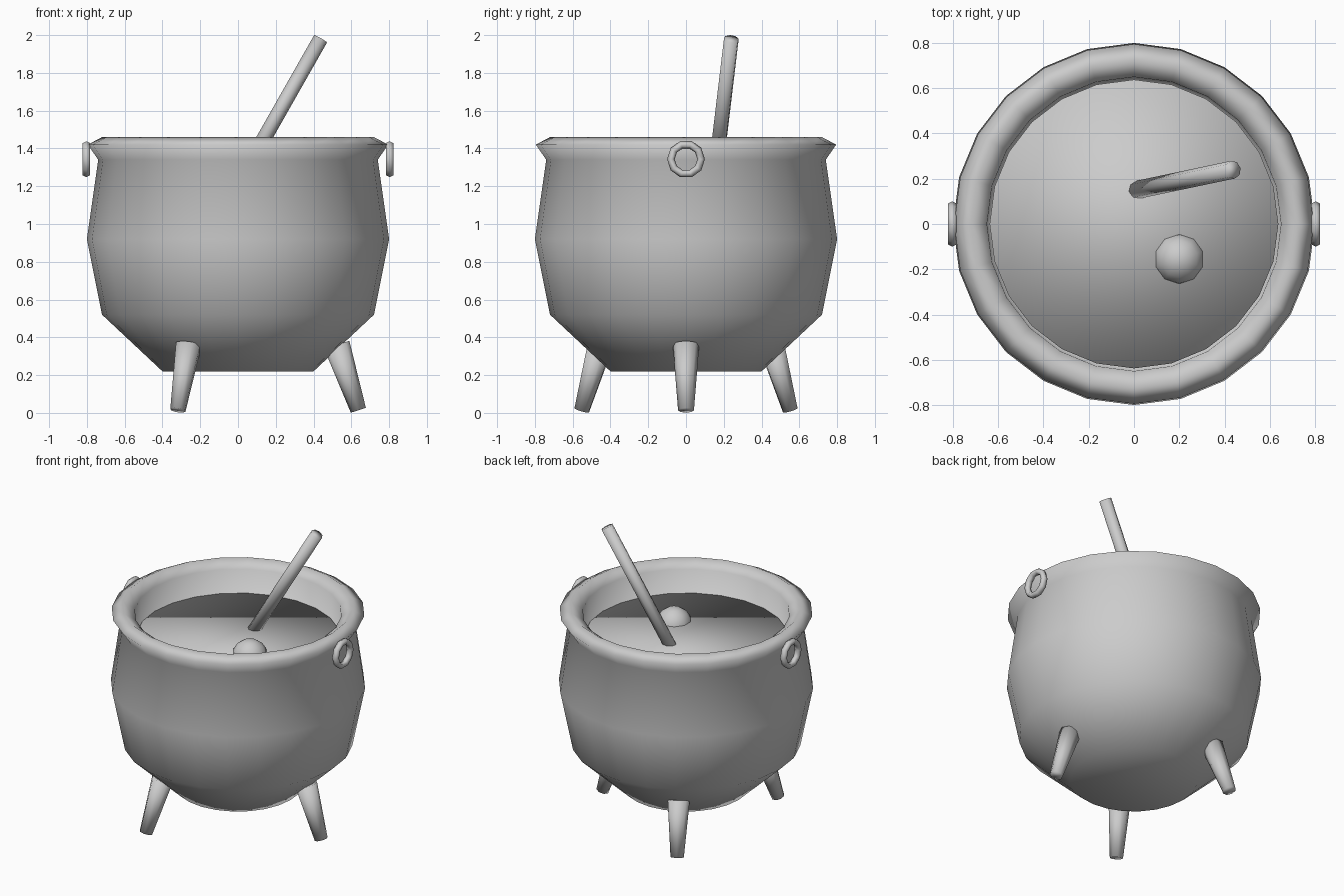
import bpy, bmesh, math
from mathutils import Vector, Matrix

if "Cube" in bpy.data.objects:
    bpy.data.objects.remove(bpy.data.objects["Cube"])

grey = bpy.data.materials.new("plain_grey")
grey.diffuse_color = (0.6, 0.6, 0.6, 1)
grey.use_nodes = True
grey.node_tree.nodes["Principled BSDF"].inputs["Base Color"].default_value = grey.diffuse_color


def finish(name, bm):
    """Turn a bmesh into a smooth shaded object."""
    bmesh.ops.recalc_face_normals(bm, faces=bm.faces)
    for f in bm.faces:
        f.smooth = True
    me = bpy.data.meshes.new(name)
    bm.to_mesh(me)
    bm.free()
    me.materials.append(grey)
    ob = bpy.data.objects.new(name, me)
    bpy.context.collection.objects.link(ob)
    return ob


def lathe(name, profile, n):
    """Spin (radius, z) points round z; radius 0 becomes a flat cap."""
    bm = bmesh.new()
    rings = []
    for r, z in profile:
        rings.append([bm.verts.new((r * math.cos(2 * math.pi * i / n),
                                    r * math.sin(2 * math.pi * i / n), z)) for i in range(n)])
    for a, b in zip(rings, rings[1:]):
        for i in range(n):
            j = (i + 1) % n
            bm.faces.new((a[i], a[j], b[j], b[i]))
    bm.faces.new(rings[0])
    bm.faces.new(rings[-1])
    return finish(name, bm)


def rod(name, p0, p1, r0, r1, n):
    """Tapered cylinder from p0 to p1."""
    p0, p1 = Vector(p0), Vector(p1)
    d = p1 - p0
    m = Matrix.Translation((p0 + p1) / 2) @ d.to_track_quat('Z', 'Y').to_matrix().to_4x4()
    bm = bmesh.new()
    bmesh.ops.create_cone(bm, cap_ends=True, segments=n, radius1=r0, radius2=r1,
                          depth=d.length, matrix=m)
    return finish(name, bm)


# Pot with flared rim and inner lip (its closing face lies under the liquid)
lathe("pot", [(0.40, 0.22), (0.72, 0.52), (0.80, 0.92), (0.74, 1.34),
              (0.795, 1.42), (0.72, 1.46), (0.65, 1.41), (0.64, 1.20)], 24)

# Liquid surface
lathe("liquid", [(0.638, 1.205), (0.638, 1.25)], 24)

# Bubble
bm = bmesh.new()
bmesh.ops.create_uvsphere(bm, u_segments=10, v_segments=8, radius=0.115,
                          matrix=Matrix.Translation((0.2, -0.155, 1.22)))
finish("bubble", bm)

# Stirring stick
rod("stirring_stick", (0.0, 0.148, 1.21), (0.437, 0.24, 1.98), 0.04, 0.04, 8)

# Three splayed legs
for k in range(3):
    a = 2 * math.pi * k / 3
    c, s = math.cos(a), math.sin(a)
    rod(f"leg_{k + 1}", (0.637 * c, 0.637 * s, 0.014), (0.523 * c, 0.523 * s, 0.36),
        0.042, 0.07, 8)

# Ring handles on both sides
for side, name in ((-1, "left_ring"), (1, "right_ring")):
    bm = bmesh.new()
    N, M = 10, 6
    v = [[bm.verts.new((side * 0.803 + 0.022 * math.sin(2 * math.pi * j / M),
                        (0.08 + 0.02 * math.cos(2 * math.pi * j / M)) * math.cos(2 * math.pi * i / N),
                        1.343 + (0.08 + 0.02 * math.cos(2 * math.pi * j / M)) * math.sin(2 * math.pi * i / N)))
          for j in range(M)] for i in range(N)]
    for i in range(N):
        for j in range(M):
            i2, j2 = (i + 1) % N, (j + 1) % M
            bm.faces.new((v[i][j], v[i2][j], v[i2][j2], v[i][j2]))
    finish(name, bm)
